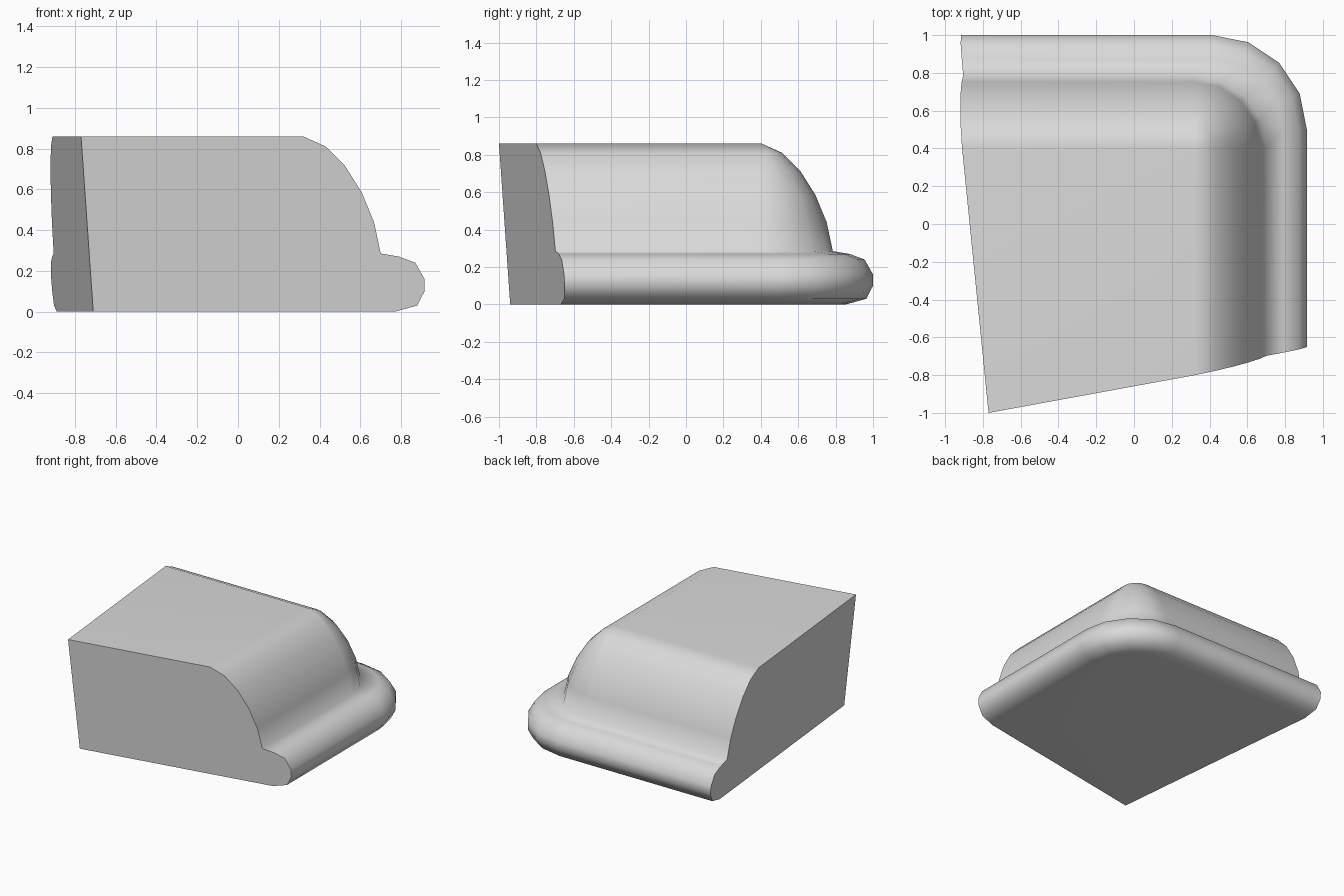
import bpy, bmesh, math

if "Cube" in bpy.data.objects:
    bpy.data.objects.remove(bpy.data.objects["Cube"])

# Section through the moulding: (distance in from the outer side, height)
PROFILE = [(0.595, 0.86), (0.485, 0.81), (0.39, 0.715), (0.308, 0.585),
           (0.248, 0.44), (0.215, 0.285), (0.125, 0.27), (0.045, 0.24),
           (0.0, 0.16), (0.0, 0.10), (0.036, 0.03), (0.145, 0.0)]
OUT_X, OUT_Y = 0.915, 1.0
FOOT = 5          # profile point where the crown meets the rounded base
STEPS = 4         # segments round the corner


# Slanted cut planes at the two ends
def left_x(y, z):
    return -0.77 - 0.1 * (y + 1) + 0.077 * (0.86 - z)


def front_y(x, z):
    return -1 + 0.183 * (x + 0.77) + 0.057 * (0.86 - z)


bm = bmesh.new()

# One line of points per profile point, running left end -> corner -> front end
rings = []
for i, (d, z) in enumerate(PROFILE):
    x, y = OUT_X - d, OUT_Y - d
    radius = 0.595 - d if i <= FOOT else 0.5 - d
    pts = [(left_x(y, z), y, z)]
    if radius < 0.001:
        corner = bm.verts.new((x, y, z))
        line = [bm.verts.new(pts[0])] + [corner] * (STEPS + 1)
    else:
        for s in range(STEPS + 1):
            a = math.pi / 2 * (1 - s / STEPS)
            pts.append((x - radius + radius * math.cos(a),
                        y - radius + radius * math.sin(a), z))
        line = [bm.verts.new(p) for p in pts]
    line.append(bm.verts.new((x, front_y(x, z), z)))
    rings.append(line)

# Moulded skin between neighbouring lines
for upper, lower in zip(rings, rings[1:]):
    for k in range(len(upper) - 1):
        quad = [upper[k], upper[k + 1], lower[k + 1], lower[k]]
        bm.faces.new(list(dict.fromkeys(quad)))

# Flat top, bottom and the two cut ends
top = bm.verts.new((-0.77, -1.0, 0.86))
bottom = bm.verts.new((-0.71, -0.94, 0.0))
bm.faces.new([top] + list(dict.fromkeys(rings[0])))
bm.faces.new([bottom] + rings[-1])
bm.faces.new([top] + [r[0] for r in rings] + [bottom])
bm.faces.new([top] + [r[-1] for r in rings] + [bottom])
bmesh.ops.recalc_face_normals(bm, faces=bm.faces[:])

mesh = bpy.data.meshes.new("corner_moulding")
bm.to_mesh(mesh)
bm.free()
obj = bpy.data.objects.new("corner_moulding", mesh)
bpy.context.collection.objects.link(obj)

grey = bpy.data.materials.new("light grey")
grey.diffuse_color = (0.7, 0.7, 0.7, 1)
grey.use_nodes = True
grey.node_tree.nodes["Principled BSDF"].inputs["Base Color"].default_value = grey.diffuse_color
mesh.materials.append(grey)

# Smooth curves, crisp cut ends, flat faces kept flat
bpy.context.view_layer.objects.active = obj
obj.select_set(True)
bpy.ops.object.shade_smooth_by_angle(angle=math.radians(75))
weighted = obj.modifiers.new("flat_face_shading", 'WEIGHTED_NORMAL')
weighted.keep_sharp = True
